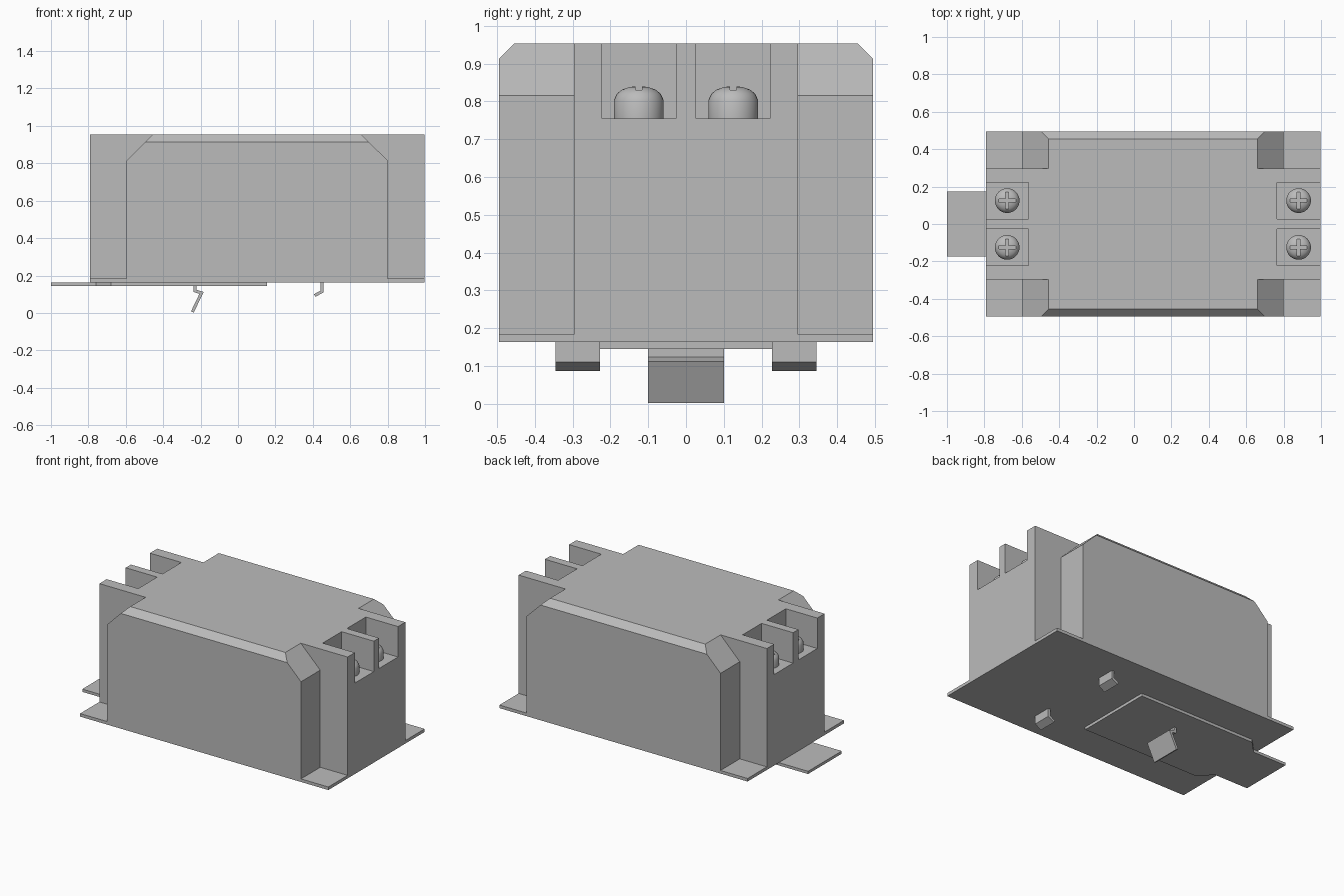
import bpy, bmesh, math
from mathutils import Vector

if "Cube" in bpy.data.objects:
    bpy.data.objects.remove(bpy.data.objects["Cube"], do_unlink=True)

grey = bpy.data.materials.new("housing grey")
grey.use_nodes = True
GREY = (0.5, 0.5, 0.5, 1)
grey.diffuse_color = GREY
grey.node_tree.nodes["Principled BSDF"].inputs["Base Color"].default_value = GREY


def finish(bm, name):
    bmesh.ops.recalc_face_normals(bm, faces=bm.faces)
    me = bpy.data.meshes.new(name)
    bm.to_mesh(me)
    bm.free()
    me.materials.append(grey)
    ob = bpy.data.objects.new(name, me)
    bpy.context.collection.objects.link(ob)
    return ob


def prism(name, points, axis, lo, hi):
    """Extrude a 2D outline along the given axis between lo and hi."""
    def place(p):
        v = list(p)
        v.insert(axis, lo)
        return v
    bm = bmesh.new()
    face = bm.faces.new([bm.verts.new(place(p)) for p in points])
    ext = bmesh.ops.extrude_face_region(bm, geom=[face])["geom"]
    step = Vector((0, 0, 0))
    step[axis] = hi - lo
    bmesh.ops.translate(bm, verts=[v for v in ext if isinstance(v, bmesh.types.BMVert)], vec=step)
    return finish(bm, name)


def box(name, x0, x1, y0, y1, z0, z1):
    return prism(name, [(x0, y0), (x1, y0), (x1, y1), (x0, y1)], 2, z0, z1)


def combine(ob, other, operation):
    """Apply an exact boolean and discard the helper."""
    mod = ob.modifiers.new("combine", "BOOLEAN")
    mod.operation, mod.solver, mod.object = operation, "EXACT", other
    bpy.context.view_layer.update()
    deps = bpy.context.evaluated_depsgraph_get()
    me = bpy.data.meshes.new_from_object(ob.evaluated_get(deps))
    ob.modifiers.clear()
    ob.data = me
    bpy.data.objects.remove(other, do_unlink=True)


def strip(name, path, thick, y0, y1):
    """Bent sheet-metal strip following an XZ path."""
    pts = [Vector(p) for p in path]
    left, right = [], []
    for i, p in enumerate(pts):
        a = (p - pts[i - 1]).normalized() if i else (pts[1] - p).normalized()
        b = (pts[i + 1] - p).normalized() if i < len(pts) - 1 else a
        na, nb = Vector((-a.y, a.x)), Vector((-b.y, b.x))
        m = (na + nb).normalized()
        off = m * (thick / 2 / m.dot(na))
        left.append(p + off)
        right.append(p - off)
    return prism(name, left + right[::-1], 1, y0, y1)


XL, XR, W, TOP, BASE = -0.79, 0.997, 0.495, 0.953, 0.163
FLOOR, SLAB = 0.183, 0.297

# Housing: chamfered middle block, crossed by the full-length terminal block
housing = prism("housing", [(-0.595, BASE), (0.8, BASE), (0.8, 0.815), (0.66, TOP),
                            (-0.457, TOP), (-0.595, 0.815)], 1, -W, W)
combine(housing, prism("long_bevel", [(-W, 0), (W, 0), (W, 0.913), (0.455, TOP),
                                      (-0.455, TOP), (-W, 0.913)], 0, -1, 1.2), "INTERSECT")
combine(housing, box("terminal_block", XL, XR, -SLAB, SLAB, BASE, TOP), "UNION")
combine(housing, box("foot_plate", XL, XR, -W, W, BASE, FLOOR), "UNION")

# Open terminal pockets at both ends
POCKET = 0.755
for side in (-1, 1):
    y0, y1 = sorted((side * 0.027, side * 0.222))
    for x0, x1 in ((-0.9, -0.563), (0.765, 1.1)):
        combine(housing, box("pocket", x0, x1, y0, y1, POCKET, 1.1), "DIFFERENCE")


# Cross-head terminal screws
def screw(name, x, y):
    profile = [(0, 0.753), (0.066, 0.753), (0.066, 0.803), (0.058, 0.82),
               (0.045, 0.831), (0.026, 0.838), (0, 0.841)]
    bm = bmesh.new()
    verts = [bm.verts.new((r, 0, z)) for r, z in profile]
    edges = [bm.edges.new(pair) for pair in zip(verts, verts[1:])]
    bmesh.ops.spin(bm, geom=verts + edges, axis=(0, 0, 1), cent=(0, 0, 0),
                   angle=math.tau, steps=32, use_duplicate=False)
    bmesh.ops.remove_doubles(bm, verts=bm.verts, dist=0.0005)
    bmesh.ops.translate(bm, verts=bm.verts, vec=(x, y, 0))
    ob = finish(bm, name)
    arm, half = 0.046, 0.008
    slot = box("slot", x - arm, x + arm, y - half, y + half, 0.822, 0.9)
    combine(slot, box("slot_cross", x - half, x + half, y - arm, y + arm, 0.822, 0.9), "UNION")
    combine(ob, slot, "DIFFERENCE")
    bpy.ops.object.select_all(action="DESELECT")
    ob.select_set(True)
    bpy.context.view_layer.objects.active = ob
    bpy.ops.object.shade_smooth_by_angle(angle=math.radians(32))


for end, x in (("right", -0.678), ("left", 0.88)):
    for row, y in (("front", -0.125), ("back", 0.125)):
        screw(f"terminal_screw_{end}_{row}", x, y)

# Sliding latch plate under the foot, narrowing to a pull tab
half_outline = [(0.155, 0.255), (-0.68, 0.255), (-0.76, 0.173), (-1, 0.173)]
prism("latch_plate", half_outline + [(x, -y) for x, y in half_outline[::-1]], 2, 0.145, BASE)

# Spring hook on the latch, and the two fixed rail hooks
strip("latch_hook", [(-0.23, 0.15), (-0.23, 0.118), (-0.195, 0.107), (-0.244, 0.005)],
      0.016, -0.1, 0.1)
for side, name in ((-1, "front"), (1, "back")):
    y0, y1 = sorted((side * 0.228, side * 0.346))
    strip("rail_hook_" + name, [(0.45, 0.17), (0.45, 0.115), (0.41, 0.093)], 0.016, y0, y1)
